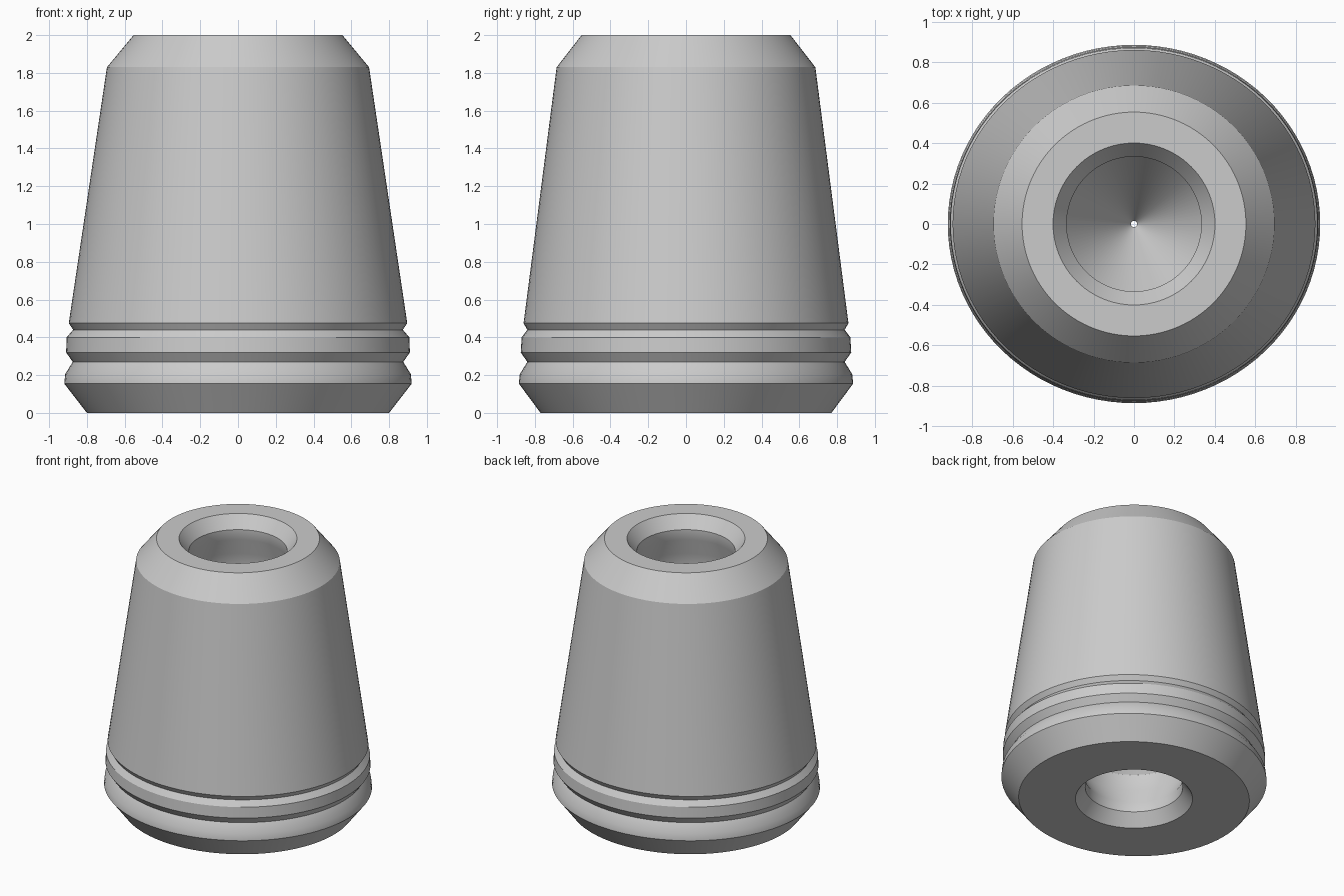
import bpy
import bmesh
import math

cube = bpy.data.objects.get("Cube")
if cube:
    bpy.data.objects.remove(cube, do_unlink=True)

SEGMENTS = 96

# Outer shell: x radius, y radius, height
outer = [
    (0.80, 0.77, 0.0), (0.92, 0.885, 0.155), (0.915, 0.88, 0.205),
    (0.875, 0.84, 0.27), (0.91, 0.875, 0.32), (0.907, 0.87, 0.40),
    (0.873, 0.84, 0.44), (0.896, 0.86, 0.475),
    (0.694, 0.685, 1.83), (0.553, 0.553, 2.0),
]

# Upper half of the bore, mirrored for the lower half: radius, height
bore = [(0.40, 2.0), (0.333, 1.91), (0.333, 1.835),
        (0.40, 1.70), (0.40, 1.58), (0.015, 1.02)]
inner = bore + [(r, 2.0 - z) for r, z in reversed(bore)]
profile = outer + [(r, r, z) for r, z in inner]


def lathe(name, rings):
    """Joins a closed loop of elliptical rings into a solid."""
    bm = bmesh.new()
    loops = []
    for rx, ry, z in rings:
        loop = []
        for i in range(SEGMENTS):
            a = math.tau * i / SEGMENTS
            loop.append(bm.verts.new((rx * math.cos(a), ry * math.sin(a), z)))
        loops.append(loop)
    for k, low in enumerate(loops):
        high = loops[(k + 1) % len(loops)]
        for i in range(SEGMENTS):
            j = (i + 1) % SEGMENTS
            bm.faces.new((low[i], low[j], high[j], high[i]))
    bmesh.ops.recalc_face_normals(bm, faces=bm.faces)
    mesh = bpy.data.meshes.new(name)
    bm.to_mesh(mesh)
    bm.free()
    obj = bpy.data.objects.new(name, mesh)
    bpy.context.collection.objects.link(obj)
    return obj


body = lathe("tapered_cord_end", profile)

# Plain grey material
grey = bpy.data.materials.new("light_grey")
grey.use_nodes = True
colour = (0.6, 0.6, 0.6, 1.0)
grey.diffuse_color = colour
for node in grey.node_tree.nodes:
    if node.type == "BSDF_PRINCIPLED":
        node.inputs["Base Color"].default_value = colour
body.data.materials.append(grey)

# Smooth round surfaces with crisp ridges
bpy.ops.object.select_all(action="DESELECT")
body.select_set(True)
bpy.context.view_layer.objects.active = body
bpy.ops.object.shade_smooth_by_angle(angle=math.radians(28))
